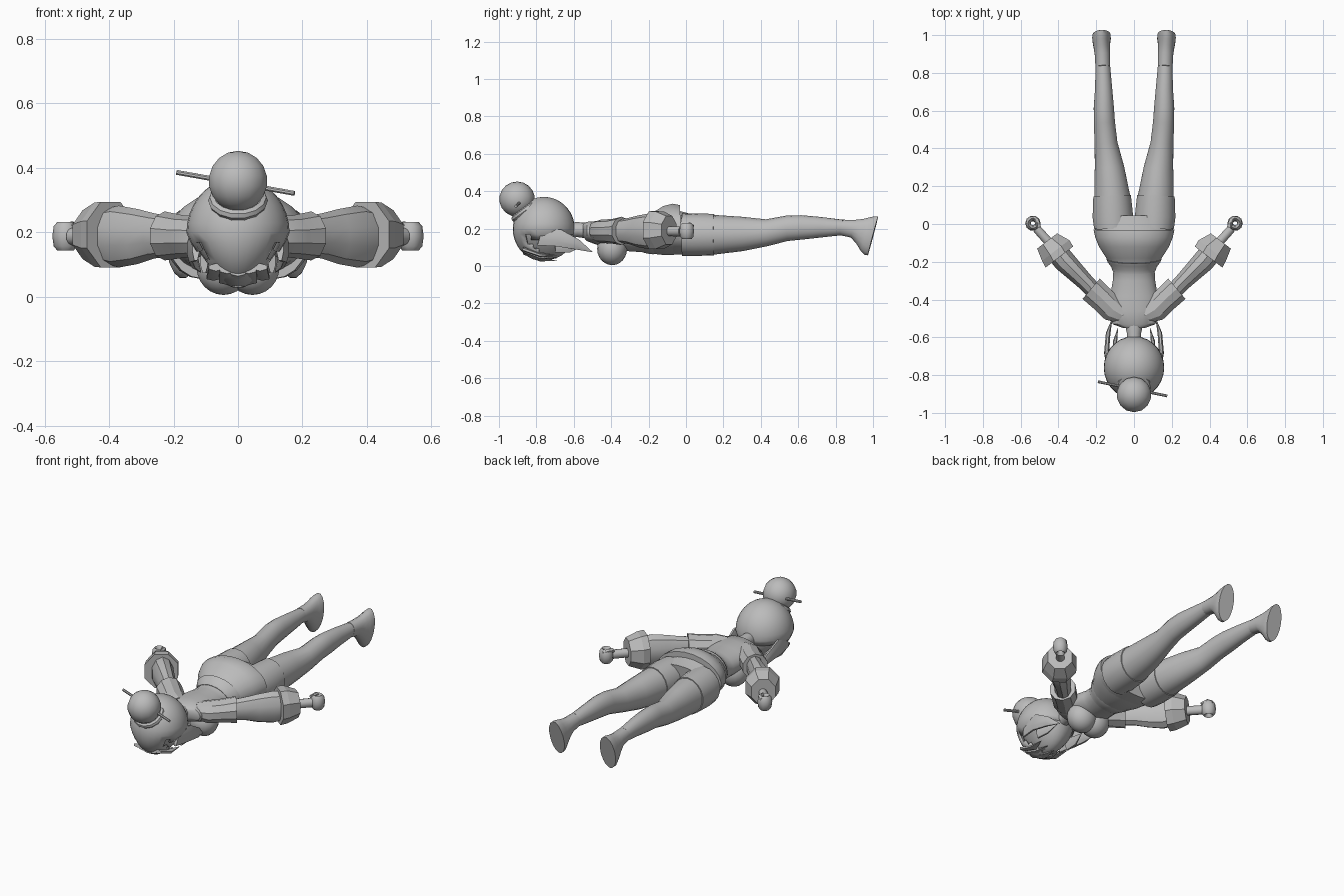
import bpy, bmesh, math
from mathutils import Vector, Matrix

grey = bpy.data.materials.new("plain grey")
grey.diffuse_color = (0.5, 0.5, 0.5, 1)


def finish(name, bm, angle=40):
    bmesh.ops.recalc_face_normals(bm, faces=bm.faces)
    me = bpy.data.meshes.new(name)
    bm.to_mesh(me)
    bm.free()
    me.materials.append(grey)
    ob = bpy.data.objects.new(name, me)
    bpy.context.collection.objects.link(ob)
    if angle:
        bpy.ops.object.select_all(action='DESELECT')
        ob.select_set(True)
        bpy.context.view_layer.objects.active = ob
        bpy.ops.object.shade_smooth_by_angle(angle=math.radians(angle))
    return ob


def loft(name, secs, n=16, side=1, angle=40):
    """Skin of elliptical rings; each section is x, y, z, horizontal radius, vertical radius."""
    pts = [Vector((s[0] * side, s[1], s[2])) for s in secs]
    d = (pts[-1] - pts[0]).normalized()
    u = d.cross(Vector((0, 0, 1))).normalized()
    v = u.cross(d)
    bm = bmesh.new()
    rings = []
    for p, s in zip(pts, secs):
        rings.append([bm.verts.new(p + u * s[3] * math.cos(2 * math.pi * (i + .5) / n)
                                   + v * s[4] * math.sin(2 * math.pi * (i + .5) / n)) for i in range(n)])
    for a, b in zip(rings, rings[1:]):
        for i in range(n):
            j = (i + 1) % n
            bm.faces.new((a[i], a[j], b[j], b[i]))
    bm.faces.new(rings[0])
    bm.faces.new(rings[-1])
    return finish(name, bm, angle)


def ball(name, c, r, seg=20, shape=None, cut=None, angle=40):
    bm = bmesh.new()
    bmesh.ops.create_uvsphere(bm, u_segments=seg, v_segments=seg * 2 // 3, radius=1)
    for p in bm.verts:
        if shape:
            shape(p.co)
        p.co = Vector(c) + Vector([a * b for a, b in zip(p.co, r)])
    if cut:
        bmesh.ops.delete(bm, geom=[f for f in bm.faces if cut(f.calc_center_median())], context='FACES')
    return finish(name, bm, angle)


def ring(name, c, major, minor, axis, stretch=1, n=14, m=8):
    q = Vector((0, 0, 1)).rotation_difference(Vector(axis).normalized())
    bm = bmesh.new()
    g = []
    for i in range(n):
        a = 2 * math.pi * i / n
        row = []
        for k in range(m):
            b = 2 * math.pi * k / m
            rr = major + minor * math.cos(b)
            row.append(bm.verts.new(Vector(c) + q @ Vector(
                (rr * math.cos(a), rr * math.sin(a), minor * stretch * math.sin(b)))))
        g.append(row)
    for i in range(n):
        for k in range(m):
            bm.faces.new((g[i][k], g[(i + 1) % n][k], g[(i + 1) % n][(k + 1) % m], g[i][(k + 1) % m]))
    return finish(name, bm)


# Torso: jacket from shoulders to the hem over the hips
loft("jacket", [(0, -.55, .19, .06, .035), (0, -.53, .185, .115, .052), (0, -.46, .175, .13, .068),
                (0, -.38, .165, .127, .078), (0, -.30, .158, .113, .08), (0, -.24, .16, .11, .086),
                (0, -.18, .175, .148, .11), (0, -.12, .19, .187, .132), (0, -.07, .197, .207, .138),
                (0, -.03, .195, .216, .132)], 24)
loft("pelvis", [(0, -.06, .18, .2, .12), (0, 0, .172, .216, .112), (0, .035, .17, .212, .108)], 24)
loft("sash", [(0, -.245, .158, .115, .09), (0, -.225, .158, .121, .095),
              (0, -.20, .166, .14, .107), (0, -.185, .172, .146, .11)], 24)
for s in (-1, 1):
    ball("bust", (s * .045, -.395, .092), (.085, .08, .087), 18)
loft("neck", [(0, -.64, .19, .042, .042), (0, -.58, .195, .038, .04), (0, -.53, .19, .05, .042)], 14)


# Head: face inside a hair shell that is open around the face
def egg(co):
    if co.z < 0:
        co.x *= 1 + .38 * co.z


ball("face", (0, -.745, .185), (.142, .148, .152), 24, egg)
hair = ball("hair", (0, -.76, .198), (.16, .166, .172), 28, egg,
            lambda c: c.z < .16 and c.y > -.80 + .05 * math.sin(40 * abs(c.x)) and abs(c.x) < .125)
thick = hair.modifiers.new("thickness", 'SOLIDIFY')
thick.thickness = .012
for k in range(-2, 3):
    loft("fringe", [(k * .034, -.87, .075 + .008 * abs(k), .026, .012), (k * .038, -.78, .035 + .012 * abs(k), .025, .01),
                    (k * .045, -.69, .028 + .015 * abs(k), .001, .001)], 6)
for s in (-1, 1):
    loft("side_lock", [(.13, -.78, .16, .012, .055), (.145, -.68, .15, .014, .05),
                       (.137, -.58, .115, .013, .03), (.115, -.50, .075, .001, .001)], 8, s)
    loft("inner_lock", [(.105, -.70, .11, .012, .04), (.10, -.62, .10, .012, .03),
                        (.085, -.55, .11, .001, .001)], 8, s)

# Bun with tie and hairpin
ball("hair_bun", (0, -.903, .358), (.093, .095, .094), 14)
ring("bun_tie", (0, -.858, .298), .075, .018, (0, -.6, .8))
loft("hairpin", [(-.19, -.835, .385, .008, .008), (.175, -.91, .32, .008, .008)], 8)

leg = [(.108, -.02, .168, .1, .108), (.112, .04, .168, .104, .109), (.116, .15, .168, .096, .106),
       (.13, .30, .172, .079, .092), (.148, .43, .178, .061, .072), (.157, .54, .202, .057, .068),
       (.16, .62, .207, .054, .065), (.161, .72, .208, .046, .055), (.165, .84, .207, .039, .041)]
foot = [(.165, .83, .207, .04, .043), (.167, .895, .2, .041, .05), (.17, .93, .185, .043, .071),
        (.172, .96, .17, .047, .096), (.172, .982, .163, .05, .109), (.172, 1.0, .162, .049, .11)]
for s in (-1, 1):
    # Legs with short trouser hem and shoe
    loft("leg", leg, 18, s)
    loft("shorts_leg", [(a, b, c, d + .005, e + .005) for a, b, c, d, e in leg[:3]], 18, s)
    loft("shoe", foot, 16, s)
    # Arms: shoulder sleeve, wide lower sleeve, folded cuff
    loft("shoulder_sleeve", [(.06, -.485, .188, .05, .05), (.11, -.455, .186, .07, .062),
                             (.17, -.395, .186, .072, .066), (.227, -.343, .188, .074, .076)], 10, s, 30)
    loft("lower_sleeve", [(.17, -.40, .186, .045, .055), (.26, -.305, .188, .048, .07),
                          (.31, -.255, .186, .054, .085), (.37, -.195, .186, .062, .096),
                          (.43, -.12, .188, .06, .08)], 10, s, 30)
    loft("cuff", [(.395, -.175, .192, .1, .11), (.415, -.14, .192, .098, .108),
                  (.46, -.09, .192, .072, .082)], 8, s, 0)
    # Hand closed around an open grip
    loft("wrist", [(.43, -.12, .186, .025, .026), (.515, -.025, .186, .024, .027)], 10, s)
    ring("gripping_hand", (s * .535, .004, .187), .026, .015, (0, 0, 1), 2.9, 10)
    loft("thumb", [(.505, -.02, .215, .014, .012), (.515, .02, .222, .013, .011),
                   (.535, .04, .215, .006, .006)], 8, s)
